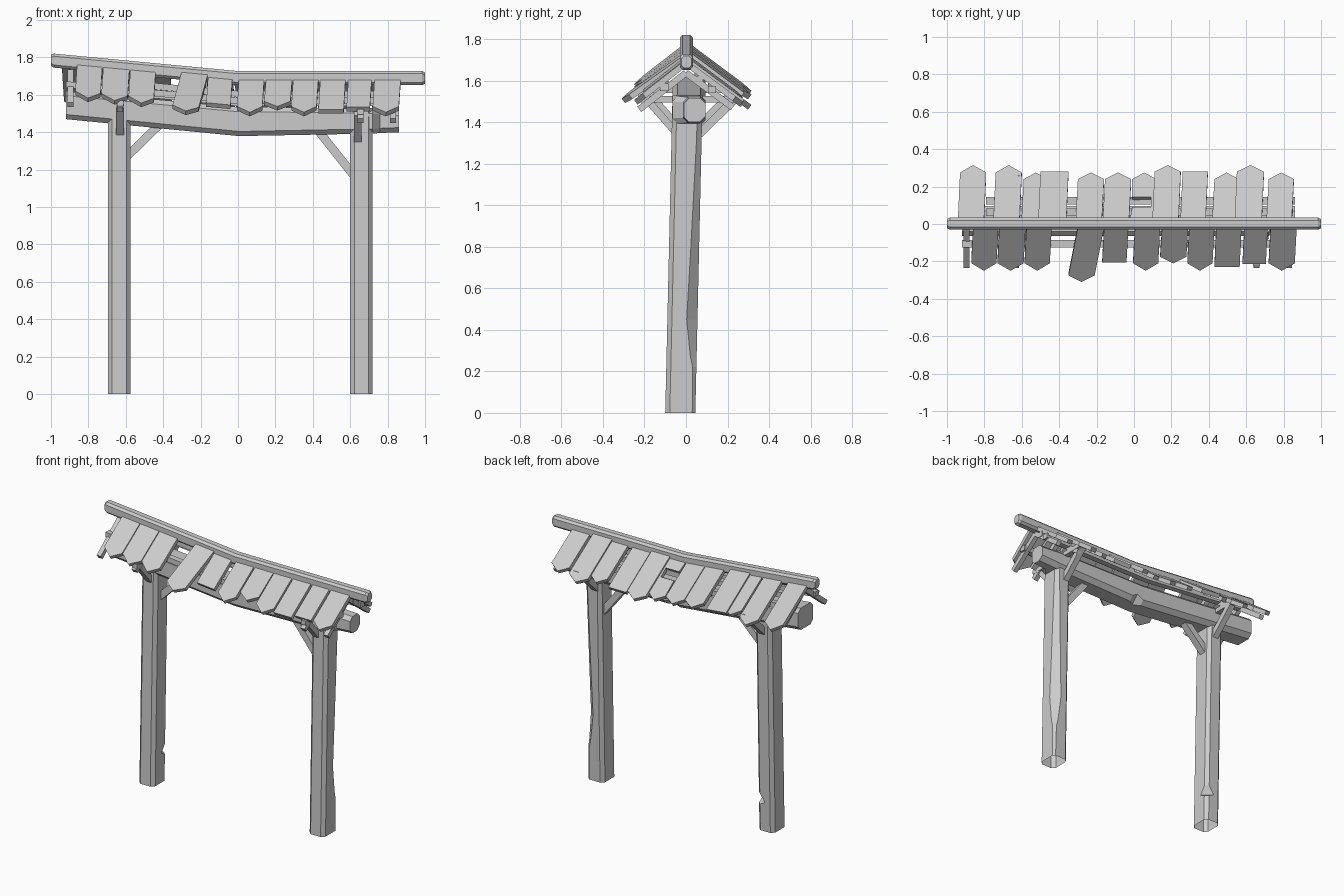
import bpy, bmesh
from mathutils import Vector

if "Cube" in bpy.data.objects:
    bpy.data.objects.remove(bpy.data.objects["Cube"])


def make(name, rings, cap_start=True):
    """Loft closed rings of 3D points into a flat-shaded solid."""
    bm = bmesh.new()
    vs = [[bm.verts.new(p) for p in r] for r in rings]
    n = len(vs[0])
    for a, b in zip(vs, vs[1:]):
        for i in range(n):
            j = (i + 1) % n
            bm.faces.new((a[i], a[j], b[j], b[i]))
    if cap_start:
        bm.faces.new(vs[0][::-1])
    bm.faces.new(vs[-1])
    bmesh.ops.recalc_face_normals(bm, faces=bm.faces)
    me = bpy.data.meshes.new(name)
    bm.to_mesh(me)
    bm.free()
    ob = bpy.data.objects.new(name, me)
    bpy.context.collection.objects.link(ob)
    return ob


def octagon(a0, a1, b0, b1, c, s=None):
    """Rectangle with chamfer c; the (a1, b1) corner uses chamfer s."""
    s = c if s is None else s
    return [(a0 + c, b0), (a1 - c, b0), (a1, b0 + c), (a1, b1 - s),
            (a1 - s, b1), (a0 + c, b1), (a0, b1 - c), (a0, b0 + c)]


def bar(name, p, q, w, h, side):
    """Square timber from p to q; w is measured along side."""
    p, q = Vector(p), Vector(q)
    s = Vector(side).normalized() * w / 2
    u = (q - p).cross(s).normalized() * h / 2
    return make(name, [[e - s - u, e + s - u, e + s + u, e - s + u] for e in (p, q)])


def ridge_z(x):
    return 1.727 + max(0.0, -x) * 0.095


# Posts: leaning, chamfered, each with a damaged inner/back edge
def post(name, x0, x1, wear):
    rings = []
    for z, s in wear:
        y = -0.10 + 0.035 * z / 1.53
        rings.append([(a, b, z) for a, b in octagon(x0, x1, y, y + 0.145, 0.022, s)])
    make(name, rings, cap_start=False)


post("left_post", -0.695, -0.575,
     [(0, .022), (.18, .022), (.2, .06), (.255, .022), (1.53, .022)])
post("right_post", 0.60, 0.72,
     [(0, .015), (.22, .018), (.27, .03), (.45, .052), (.8, .04), (1.3, .025), (1.53, .022)])

# Main sagging beam, split at its right end
beam = [(-.92, 1.62, 1.47, -.065, .03), (0, 1.535, 1.38, -.065, .03),
        (.05, 1.535, 1.38, -.065, .055), (.09, 1.535, 1.381, -.065, .03),
        (.72, 1.525, 1.393, -.065, .03), (.76, 1.52, 1.396, -.015, .03),
        (.86, 1.515, 1.40, -.01, .03)]
make("main_beam", [[(x, a, -b) for a, b in octagon(y0, .095, -zt, -zb, .025, s)]
                   for x, zt, zb, y0, s in beam])

# Ridge pole with slightly bevelled ends
rings = []
for x, g in ((-1, .008), (-.985, 0), (0, 0), (.985, 0), (1, .008)):
    z = ridge_z(x)
    rings.append([(x, a, b) for a, b in
                  octagon(-.03 + g, .034 - g, z - .075 + g, z - g, .014)])
make("ridge_pole", rings)

# Roof slats
PITCH = {-1: 0.78, 1: 0.74}


def slat(name, side, x0, x1, end, tip=.04, shear=.012, lift=0, pitch=None, notch=False):
    k = pitch or PITCH[side]
    t = -side * shear * -1 if side < 0 else shear
    pts = [(x0 + t, .02), (x1 + t, .02), (x1, end - tip)]
    if tip:
        pts.append(((x0 + x1) / 2, end))
    pts.append((x0, end - tip))
    if notch:
        pts += [(x0, .145), (x1 - .03, .145), (x1 - .03, .09), (x0, .09)]
    n = Vector((0, side * k, 1)).normalized() * .028
    top = [Vector((x, side * d, ridge_z(x) - .025 - k * d + lift)) for x, d in pts]
    make(name, [[p - n for p in top], top])


front = [(-.87, -.735, .25, .04), (-.73, -.59, .25, .04), (-.585, -.45, .25, .04),
         (-.17, -.04, .205, 0), (-.005, .13, .25, .04), (.14, .28, .21, .035),
         (.285, .42, .25, .04), (.43, .565, .23, 0), (.58, .705, .215, 0),
         (.72, .86, .25, .04)]
for i, (x0, x1, e, tip) in enumerate(front):
    slat(f"front_slat_{i + 1}", -1, x0, x1, e, tip, shear=-.01)
slat("front_loose_slat", -1, -.35, -.21, .31, .035, shear=-.05, lift=.012, pitch=.73)

back = [(-.93, -.79, .315, .04, 0), (-.74, -.60, .315, .04, 0), (-.59, -.46, .275, .035, 0),
        (-.50, -.35, .28, 0, .014), (-.30, -.16, .275, .035, 0), (-.155, -.015, .275, .035, 0),
        (-.01, .12, .275, .035, 0), (.11, .25, .315, .035, .014), (.26, .395, .28, 0, 0),
        (.43, .56, .275, .035, 0), (.55, .695, .315, .035, .014), (.72, .855, .275, .035, 0)]
for i, (x0, x1, e, tip, lift) in enumerate(back):
    slat(f"back_slat_{i + 1}", 1, x0, x1, e, tip, shear=-.012, lift=lift, notch=(i == 6))

# Purlins under the slats, bent at the middle like the ridge
for side, d, xa, xb in ((-1, .105, -.92, .86), (1, .125, -.79, .86), (1, .062, -.79, .85)):
    rings = []
    for x in (xa, 0, xb):
        z = ridge_z(x) - .06 - PITCH[side] * d
        y = side * d
        rings.append([(x, y - .02, z - .035), (x, y + .02, z - .035),
                      (x, y + .02, z), (x, y - .02, z)])
    make("purlin", rings)

# Rafters and cross ties
for x in (-.895, -.63, .655, .83):
    z = ridge_z(x) - .09
    for side in (-1, 1):
        k = PITCH[side]
        bar("rafter", (x, 0, z), (x, side * .225, z - k * .225), .032, .032, (1, 0, 0))
for x, z in ((-.63, 1.555), (.655, 1.51)):
    bar("cross_tie", (x, -.225, z), (x, .26, z), .035, .03, (1, 0, 0))

# Braces from posts to beam and from posts to eaves
bar("left_beam_brace", (-.62, .01, 1.245), (-.40, .01, 1.46), .05, .045, (0, 1, 0))
bar("right_beam_brace", (.63, .01, 1.155), (.42, .01, 1.42), .05, .045, (0, 1, 0))
for x, low in ((-.63, 1.38), (.64, 1.34)):
    bar("front_eave_brace", (x, -.04, low), (x, -.18, low + .16), .042, .035, (1, 0, 0))
    bar("back_eave_brace", (x, .05, low - .01), (x, .235, low + .17), .042, .04, (1, 0, 0))
